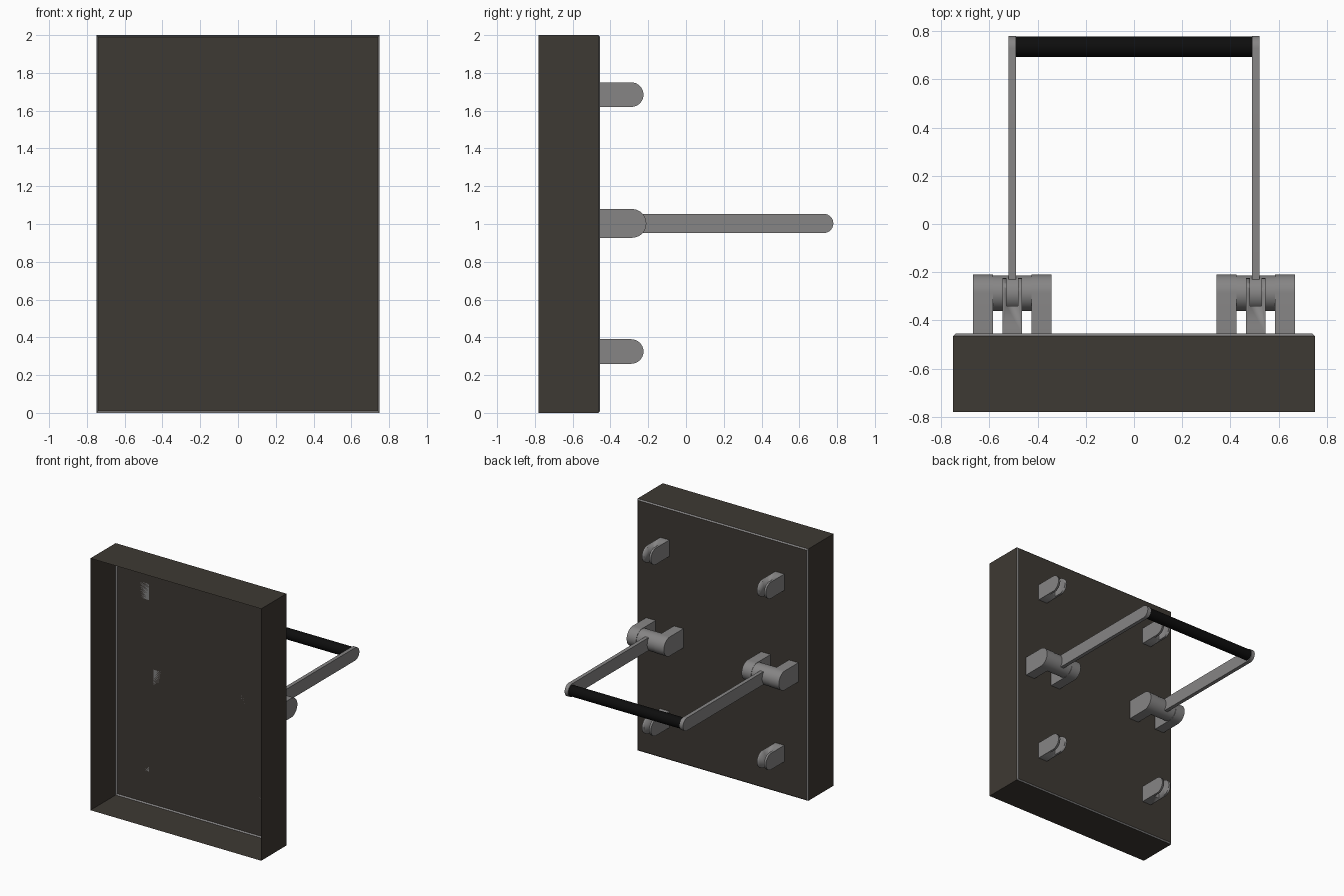
import bpy, bmesh, math

if "Cube" in bpy.data.objects:
    bpy.data.objects.remove(bpy.data.objects["Cube"])


def material(name, rgb):
    m = bpy.data.materials.new(name)
    m.diffuse_color = (*rgb, 1)
    m.use_nodes = True
    m.node_tree.nodes["Principled BSDF"].inputs["Base Color"].default_value = m.diffuse_color
    return m


BROWN = material("dark_brown_paint", (0.048, 0.041, 0.033))
GREY = material("bare_metal", (0.24, 0.235, 0.235))
BLACK = material("black_grip", (0.004, 0.004, 0.004))

BACK = -0.455      # y of the plate's rear surface
MID_Z = 1.003      # height of the handle
SIDE_X = 0.505     # x of arms and lugs


def finish(name, bm, *mats, smooth=True):
    bmesh.ops.recalc_face_normals(bm, faces=bm.faces)
    me = bpy.data.meshes.new(name)
    bm.to_mesh(me)
    bm.free()
    ob = bpy.data.objects.new(name, me)
    bpy.context.collection.objects.link(ob)
    for m in mats:
        me.materials.append(m)
    if smooth:
        bpy.context.view_layer.objects.active = ob
        ob.select_set(True)
        bpy.ops.object.shade_smooth_by_angle(angle=math.radians(35))
        ob.select_set(False)
    return ob


def extrude_x(name, profile, x, width, mat):
    """Extrude a y-z profile along x, centred on x."""
    bm = bmesh.new()
    face = bm.faces.new([bm.verts.new((x - width / 2, y, z)) for y, z in profile])
    geo = bmesh.ops.extrude_face_region(bm, geom=[face])["geom"]
    bmesh.ops.translate(bm, vec=(width, 0, 0),
                        verts=[v for v in geo if isinstance(v, bmesh.types.BMVert)])
    return finish(name, bm, mat)


def arc(y, z, r, a0, a1, n=20):
    step = math.radians(a1 - a0) / n
    return [(y + r * math.cos(math.radians(a0) + i * step),
             z + r * math.sin(math.radians(a0) + i * step)) for i in range(n + 1)]


def rounded_lug(name, x, z, width, r, tip, mat=GREY, start=BACK):
    profile = [(start, z - r)] + arc(tip - r, z, r, -90, 90) + [(start, z + r)]
    return extrude_x(name, profile, x, width, mat)


def rod(name, x, y, z, r, length, mat):
    return extrude_x(name, arc(y, z, r, 0, 360 * 39 / 40, 39), x, length, mat)


# Thin-walled tray, open towards the front, with worn bevelled rear edges
bm = bmesh.new()
bmesh.ops.create_cube(bm, size=1)
for v in bm.verts:
    v.co = (v.co.x * 1.5, -0.78 if v.co.y < 0 else BACK, v.co.z * 2 + 1)
bm.normal_update()
bmesh.ops.delete(bm, geom=[f for f in bm.faces if f.normal.y < -0.5], context='FACES_ONLY')
rear = [e for e in bm.edges if all(v.co.y > -0.5 for v in e.verts)]
bevel = bmesh.ops.bevel(bm, geom=rear, offset=0.009, segments=1, affect='EDGES', profile=0.5)
bm.normal_update()
for f in bm.faces:
    if max(abs(c) for c in f.normal) < 0.95:
        f.material_index = 1
finish("tray", bm, BROWN, GREY, smooth=False)

for s, side in ((-1, "left"), (1, "right")):
    x = s * SIDE_X
    # Cutter for the slots of the small clevises
    cutter = extrude_x(f"{side}_slot_cutter",
                       [(-0.34, 0.2), (-0.15, 0.2), (-0.15, 1.8), (-0.34, 1.8)], x, 0.046, GREY)
    cutter.hide_render = True
    cutter.hide_viewport = True
    # Small slotted clevises near the top and bottom
    for z, level in ((0.325, "lower"), (1.685, "upper")):
        lug = rounded_lug(f"{side}_{level}_clevis", x, z, 0.08, 0.065, -0.225)
        mod = lug.modifiers.new("slot", 'BOOLEAN')
        mod.operation = 'DIFFERENCE'
        mod.solver = 'EXACT'
        mod.object = cutter
    # Large hinge cheeks with a pivot barrel between them
    for d, part in ((-1, "a"), (1, "b")):
        rounded_lug(f"{side}_hinge_cheek_{part}", x + d * 0.122, MID_Z, 0.083, 0.076, -0.21)
    rod(f"{side}_pivot_barrel", x, -0.287, MID_Z, 0.074, 0.161, GREY)
    # Flat arm with a rounded tip
    rounded_lug(f"{side}_arm", x, MID_Z, 0.03, 0.051, 0.78, start=-0.23)

# Grip bar joining the two arms
rod("grip_bar", 0, 0.735, MID_Z, 0.042, 0.98, BLACK)
